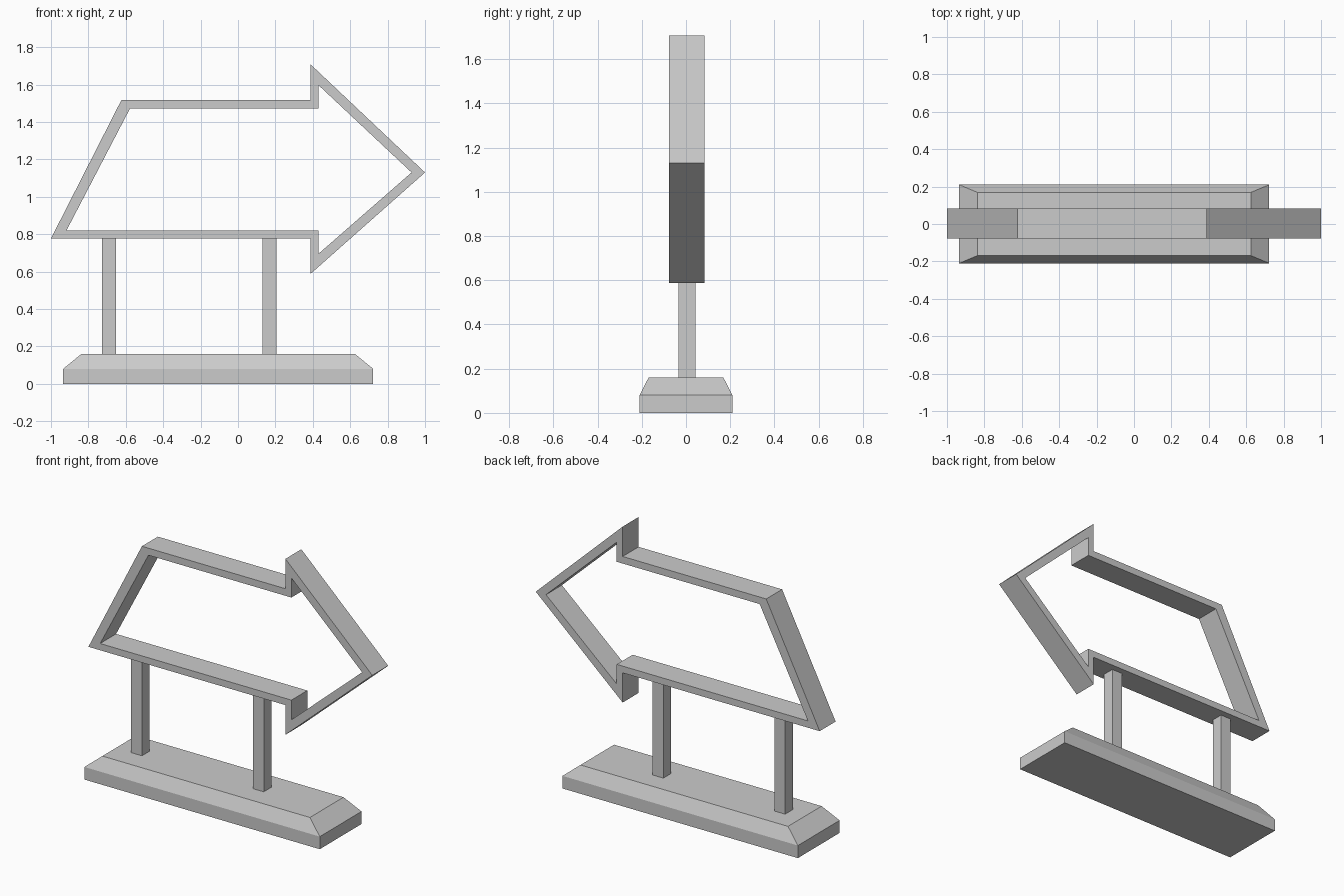
import bpy, bmesh

if "Cube" in bpy.data.objects:
    bpy.data.objects.remove(bpy.data.objects["Cube"])


def make_object(name, bm):
    bmesh.ops.recalc_face_normals(bm, faces=bm.faces)
    mesh = bpy.data.meshes.new(name)
    bm.to_mesh(mesh)
    bm.free()
    obj = bpy.data.objects.new(name, mesh)
    bpy.context.collection.objects.link(obj)
    return obj


def bridge(bm, a, b):
    """Join two equal closed loops with quads."""
    n = len(a)
    for i in range(n):
        j = (i + 1) % n
        bm.faces.new((a[i], a[j], b[j], b[i]))


def rect(bm, x0, x1, y0, y1, z):
    return [bm.verts.new((x, y, z)) for x, y in ((x0, y0), (x1, y0), (x1, y1), (x0, y1))]


def stack(name, *sections):
    """Closed solid through a stack of rectangles (x0, x1, y0, y1, z)."""
    bm = bmesh.new()
    loops = [rect(bm, *s) for s in sections]
    for a, b in zip(loops, loops[1:]):
        bridge(bm, a, b)
    bm.faces.new(loops[0])
    bm.faces.new(loops[-1])
    return make_object(name, bm)


def ring(name, outer, inner, y0, y1):
    """Hollow outline in the xz plane, given depth along y."""
    bm = bmesh.new()
    of, nf, nb, ob = [[bm.verts.new((x, y, z)) for x, z in pts]
                      for pts, y in ((outer, y0), (inner, y0), (inner, y1), (outer, y1))]
    for a, b in ((of, nf), (nf, nb), (nb, ob), (ob, of)):
        bridge(bm, a, b)
    return make_object(name, bm)


# Arrow-shaped frame
outer = [(-1.0, 0.777), (0.388, 0.777), (0.388, 0.588), (1.0, 1.13),
         (0.388, 1.708), (0.388, 1.518), (-0.623, 1.518)]
inner = [(-0.917, 0.82), (0.43, 0.82), (0.43, 0.695), (0.928, 1.13),
         (0.43, 1.597), (0.43, 1.473), (-0.577, 1.473)]
ring("arrow_frame", outer, inner, -0.077, 0.083)

# Support posts
for name, x in (("left_post", -0.69), ("right_post", 0.168)):
    stack(name, (x - 0.038, x + 0.038, -0.035, 0.042, 0.16),
          (x - 0.038, x + 0.038, -0.035, 0.042, 0.777))

# Base slab with chamfered top
stack("base", (-0.935, 0.723, -0.21, 0.21, 0.0),
      (-0.935, 0.723, -0.21, 0.21, 0.08),
      (-0.837, 0.625, -0.169, 0.169, 0.16))
